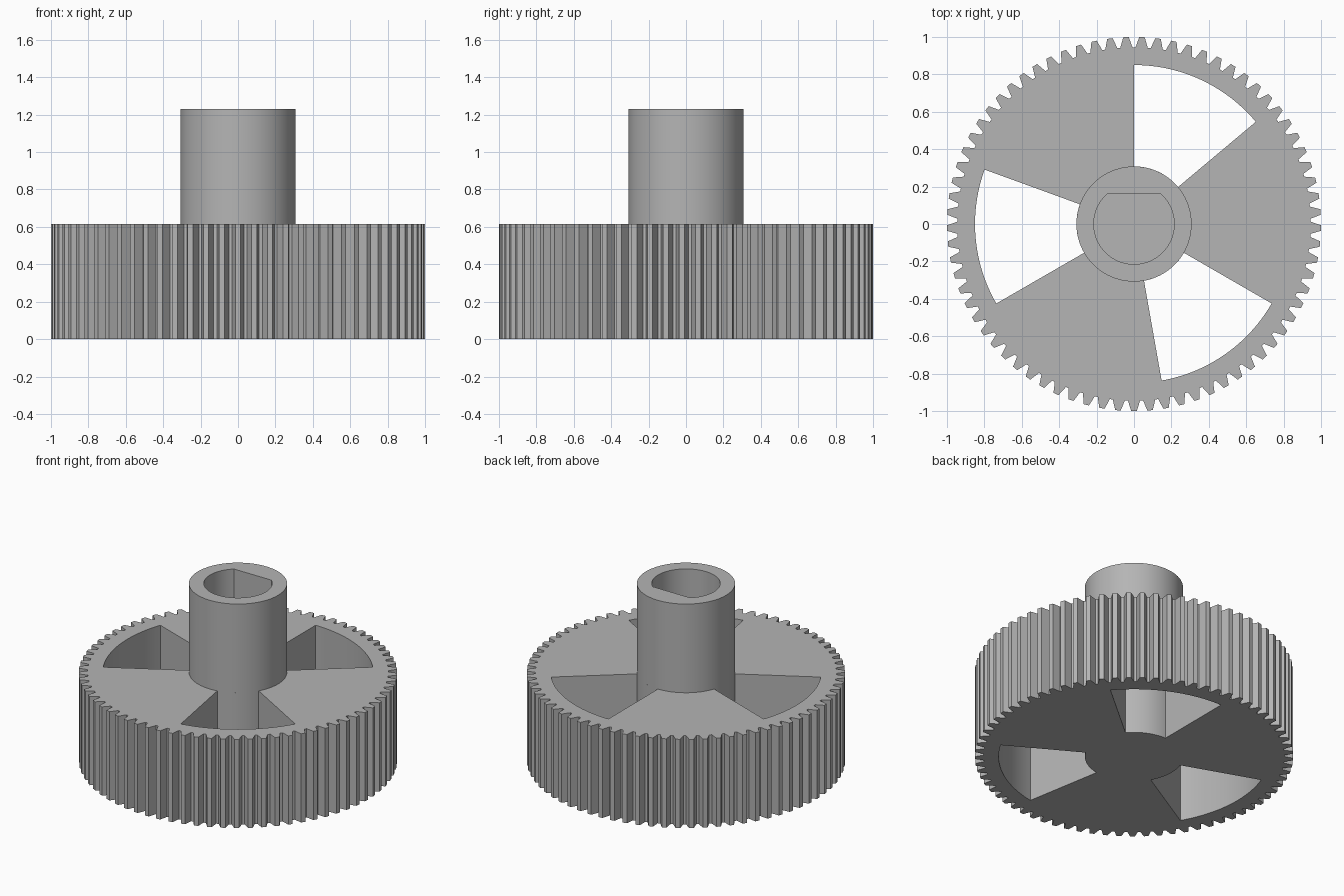
import bpy, bmesh
from math import sin, cos, asin, radians, pi

cube = bpy.data.objects.get("Cube")
if cube:
    bpy.data.objects.remove(cube, do_unlink=True)

GEAR_H, TOP = 0.615, 1.23
TIP_R, ROOT_R, TEETH = 1.0, 0.945, 73
HUB_R, BORE_R, FLAT_Y, WINDOW_R = 0.308, 0.215, 0.16, 0.85

grey = bpy.data.materials.new("plain grey")
grey.use_nodes = True
colour = (0.46, 0.46, 0.46, 1)
grey.diffuse_color = colour
bsdf = grey.node_tree.nodes["Principled BSDF"]
bsdf.inputs["Base Color"].default_value = colour
bsdf.inputs["Roughness"].default_value = 0.6


def arc(radius, start, end, steps):
    """Points along an arc, angles in radians."""
    angles = [start + (end - start) * i / steps for i in range(steps + 1)]
    return [(radius * cos(a), radius * sin(a)) for a in angles]


def plate(name, loops, bottom, top):
    """Extrude an outline with holes from bottom to top."""
    curve = bpy.data.curves.new(name, "CURVE")
    curve.dimensions = "2D"
    curve.fill_mode = "BOTH"
    curve.extrude = (top - bottom) / 2
    for loop in loops:
        spline = curve.splines.new("POLY")
        spline.points.add(len(loop) - 1)
        for point, (x, y) in zip(spline.points, loop):
            point.co = (x, y, 0, 1)
        spline.use_cyclic_u = True
    obj = bpy.data.objects.new(name, curve)
    bpy.context.collection.objects.link(obj)
    bpy.ops.object.select_all(action="DESELECT")
    obj.select_set(True)
    bpy.context.view_layer.objects.active = obj
    bpy.ops.object.convert(target="MESH")
    obj = bpy.context.view_layer.objects.active
    mesh = obj.data
    bm = bmesh.new()
    bm.from_mesh(mesh)
    bmesh.ops.remove_doubles(bm, verts=bm.verts, dist=0.0001)
    bmesh.ops.translate(bm, verts=bm.verts, vec=(0, 0, (top + bottom) / 2))
    bmesh.ops.recalc_face_normals(bm, faces=bm.faces)
    bm.to_mesh(mesh)
    bm.free()
    mesh.materials.clear()
    mesh.materials.append(grey)
    bpy.ops.object.shade_smooth_by_angle(angle=radians(25))
    return obj


# Toothed rim outline, with one tooth centred on the front
pitch = 2 * pi / TEETH
teeth = []
for i in range(TEETH):
    middle = -pi / 2 + i * pitch
    for radius, offset in ((ROOT_R, -0.4), (TIP_R, -0.17), (TIP_R, 0.17), (ROOT_R, 0.4)):
        a = middle + offset * pitch
        teeth.append((radius * cos(a), radius * sin(a)))

# Three sector windows, bounded inside by the hub
windows = []
for turn in (0, 120, 240):
    a, b = radians(40 + turn), radians(90 + turn)
    windows.append(arc(WINDOW_R, a, b, 24) + arc(HUB_R, b, a, 16))

plate("gear_wheel", [teeth] + windows, 0, GEAR_H)

# Hub tube with a D-shaped blind bore
corner = asin(FLAT_Y / BORE_R)
bore = arc(BORE_R, pi - corner, 2 * pi + corner, 64)
plate("hub", [arc(HUB_R, 0, 2 * pi, 96)[:-1], bore], GEAR_H, TOP)
